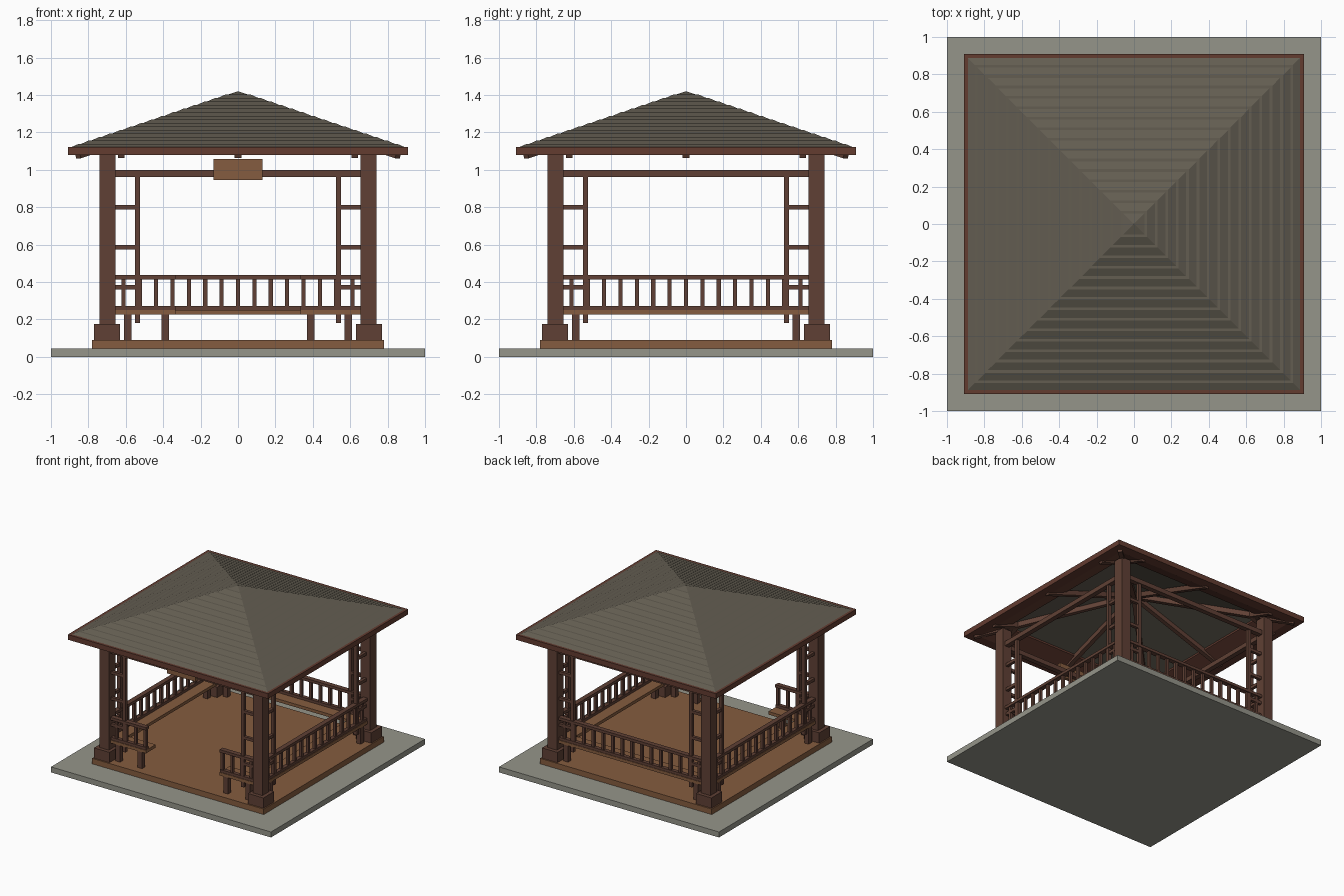
import bpy, bmesh, math
from mathutils import Vector, Matrix

if "Cube" in bpy.data.objects:
    bpy.data.objects.remove(bpy.data.objects["Cube"])


def material(name, rgb):
    m = bpy.data.materials.new(name)
    m.diffuse_color = (*rgb, 1)
    m.use_nodes = True
    m.node_tree.nodes["Principled BSDF"].inputs["Base Color"].default_value = m.diffuse_color
    return m


BROWN = material("dark_brown_wood", (0.115, 0.051, 0.035))
TAN = material("tan_wood", (0.235, 0.107, 0.05))
STONE = material("grey_stone", (0.30, 0.30, 0.255))
SLATE = material("olive_grey_roof", (0.125, 0.11, 0.083))
TRIM = material("red_brown_trim", (0.125, 0.045, 0.03))


def finish(bm, name, mat):
    bmesh.ops.recalc_face_normals(bm, faces=bm.faces)
    me = bpy.data.meshes.new(name)
    bm.to_mesh(me)
    bm.free()
    me.materials.append(mat)
    ob = bpy.data.objects.new(name, me)
    bpy.context.collection.objects.link(ob)
    return ob


def add_box(bm, x0, x1, y0, y1, z0, z1, rot=None):
    m = Matrix.Translation(((x0 + x1) / 2, (y0 + y1) / 2, (z0 + z1) / 2))
    m = m @ Matrix.Diagonal((x1 - x0, y1 - y0, z1 - z0, 1))
    bmesh.ops.create_cube(bm, size=1, matrix=(rot @ m) if rot else m)


def boxes(name, mat, items):
    """items: (x0, x1, y0, y1, z0, z1[, rotation matrix])"""
    bm = bmesh.new()
    for it in items:
        add_box(bm, *it)
    return finish(bm, name, mat)


def bar(bm, a, b, w, h):
    """Sloping timber from a to b, top centre line on the points."""
    a, b = Vector(a), Vector(b)
    d = b - a
    side = d.cross(Vector((0, 0, 1))).normalized()
    up = side.cross(d).normalized()
    m = Matrix((d.normalized(), side, up)).transposed().to_4x4()
    m.translation = a
    add_box(bm, 0, d.length, -w / 2, w / 2, -h, 0, m)


def square_rings(name, mat, profile, closed=False):
    """Sweep (half_width, z) points around a square plan."""
    bm = bmesh.new()
    rings = []
    for r, z in profile:
        if r == 0:
            rings.append([bm.verts.new((0, 0, z))] * 4)
        else:
            rings.append([bm.verts.new((sx * r, sy * r, z)) for sx, sy in
                          ((-1, -1), (1, -1), (1, 1), (-1, 1))])
    pairs = list(zip(rings, rings[1:]))
    if closed:
        pairs.append((rings[-1], rings[0]))
    for lo, hi in pairs:
        for i in range(4):
            j = (i + 1) % 4
            quad = [lo[i], lo[j], hi[j], hi[i]]
            bm.faces.new(list(dict.fromkeys(quad)))
    return finish(bm, name, mat)


TURNS = {s: Matrix.Rotation(math.radians(a), 4, 'Z') for s, a in
         (("front", 0), ("right", 90), ("back", 180), ("left", 270))}
CORNERS = [(sx, sy) for sx in (-1, 1) for sy in (-1, 1)]
P = 0.698  # distance of the post lines from the centre

# Ground slab and timber floor
boxes("ground_slab", STONE, [(-1, 1, -1, 1, 0, 0.045)])
boxes("floor_deck", TAN, [(-0.78, 0.78, -0.78, 0.78, 0.045, 0.09)])

# Corner posts on square feet
boxes("post_feet", BROWN, [(sx * .7 - .07, sx * .7 + .07, sy * .7 - .07, sy * .7 + .07, .09, .175)
                           for sx, sy in CORNERS])
boxes("corner_posts", BROWN, [(sx * P - .042, sx * P + .042, sy * P - .042, sy * P + .042, .175, 1.11)
                              for sx, sy in CORNERS])

# Each wall is laid out along the front and turned into place
for side, rot in TURNS.items():
    boxes(side + "_tie_beam", BROWN, [(-.66, .66, -P - .02, -P + .02, .962, 1.0, rot)])

    # Ladder-like trellis beside each post
    lattice = []
    for s in (-1, 1):
        lattice.append((s * .538 - .013, s * .538 + .013, -P - .014, -P + .014, .18, .965, rot))
        for z in (.372, .587, .80):
            x0, x1 = sorted((s * .54, s * .66))
            lattice.append((x0, x1, -P - .012, -P + .012, z - .012, z + .012, rot))
    boxes(side + "_trellis", BROWN, lattice)

    # Railing and bench: two short runs at the entrance, one run elsewhere
    runs = [(-.66, -.335), (.335, .66)] if side == "front" else [(-.66, .66)]
    rails, balusters, seats = [], [], []
    for x0, x1 in runs:
        rails.append((x0, x1, -P - .02, -P + .02, .414, .437, rot))
        rails.append((x0, x1, -P - .016, -P + .016, .25, .272, rot))
        seats.append((x0, x1, -P - .02, -.59, .225, .25, rot))
        for i in range(-7, 8):
            x = i * .0875
            if x0 < x < x1:
                balusters.append((x - .011, x + .011, -P - .011, -P + .011, .27, .416, rot))
    boxes(side + "_rails", BROWN, rails)
    boxes(side + "_balusters", BROWN, balusters)
    boxes(side + "_bench_seat", TAN, seats)
    leg_x = (-.59, -.39, .39, .59) if side == "front" else (-.59, .59)
    boxes(side + "_bench_legs", BROWN,
          [(x - .02, x + .02, -P - .018, -P + .022, .09, .24, rot) for x in leg_x])

# Plain hanging board above the entrance
boxes("entrance_board", TAN, [(-.13, .13, -.735, -.71, .945, 1.058)])

# Eave trim with its soffit
square_rings("eave_trim", TRIM, [(.91, 1.08), (.91, 1.122), (.88, 1.122), (.88, 1.095),
                                 (.68, 1.16), (.68, 1.145), (.83, 1.08)], closed=True)

# Roof in stepped courses, with a plain lining underneath
courses, r0, z0, apex, tread = 16, .893, 1.12, 1.42, .014
outline = [(.87, 1.105), (r0, 1.105)]
for i in range(courses):
    t = i / courses
    outline.append((r0 * (1 - t), z0 + (apex - z0) * t))
    if i < courses - 1:
        u = (i + 1) / courses
        outline.append((r0 * (1 - u) + tread, z0 + (apex - z0) * u))
outline.append((0, apex))
square_rings("roof_courses", SLATE, outline)
square_rings("roof_lining", SLATE, [(.87, 1.105), (0, 1.39)])

# Hip, centre and side rafters
bm = bmesh.new()
slope = .29 / .86
for sx, sy in CORNERS:
    bar(bm, (sx * .86, sy * .86, 1.10), (0, 0, 1.39), .035, .04)
for rot in TURNS.values():
    for x, end in ((0, 0.02), (-.625, .62), (.625, .62)):
        a = rot @ Vector((x, -.86, 1.10))
        b = rot @ Vector((x, -end, 1.10 + (.86 - end) * slope))
        bar(bm, a, b, .035, .038)
finish(bm, "rafters", BROWN)
